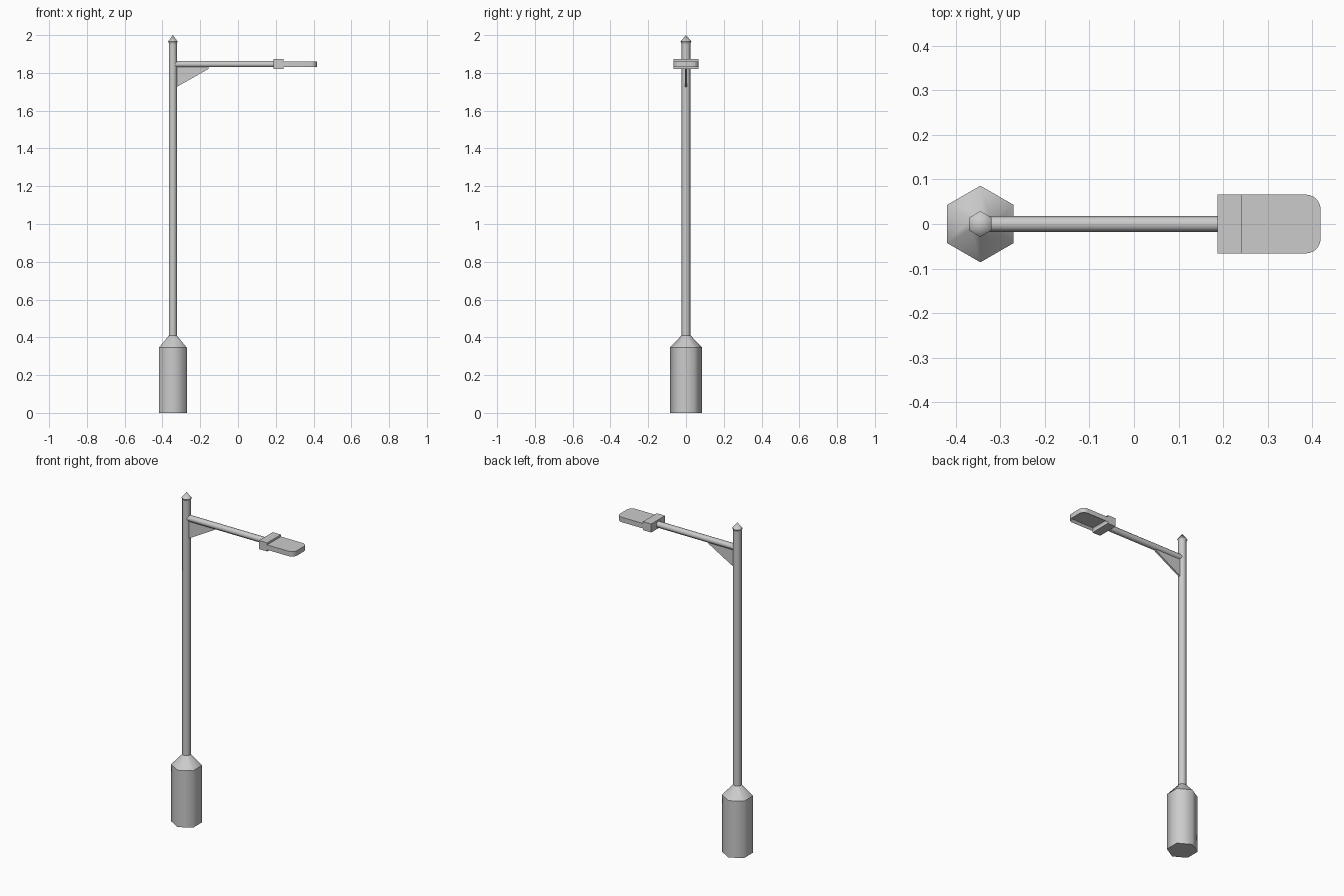
import bpy, bmesh, math
from mathutils import Vector

if "Cube" in bpy.data.objects:
    bpy.data.objects.remove(bpy.data.objects["Cube"])

POST_X = -0.345
ARM_Z = 1.846


def make_object(name, bm, angle=30, crisp_rings=False):
    bmesh.ops.recalc_face_normals(bm, faces=bm.faces)
    me = bpy.data.meshes.new(name)
    bm.to_mesh(me)
    bm.free()
    ob = bpy.data.objects.new(name, me)
    bpy.context.collection.objects.link(ob)
    bpy.ops.object.select_all(action='DESELECT')
    ob.select_set(True)
    bpy.context.view_layer.objects.active = ob
    bpy.ops.object.shade_smooth_by_angle(angle=math.radians(angle))
    if crisp_rings:
        for e in me.edges:
            a, b = (me.vertices[i].co for i in e.vertices)
            if abs(a.z - b.z) < 1e-5:
                e.use_edge_sharp = True
    return ob


def hex_lathe(name, profile):
    """Six-sided turned part around the post axis, corners on +-y."""
    bm = bmesh.new()
    rings = []
    for r, z in profile:
        if r == 0:
            rings.append([bm.verts.new((POST_X, 0, z))] * 6)
        else:
            rings.append([bm.verts.new((POST_X + r * math.sin(k * math.pi / 3),
                                        r * math.cos(k * math.pi / 3), z)) for k in range(6)])
    for lo, hi in zip(rings, rings[1:]):
        for k in range(6):
            n = (k + 1) % 6
            bm.faces.new(list(dict.fromkeys((lo[k], lo[n], hi[n], hi[k]))))
    bm.faces.new(rings[0])
    if profile[-1][0]:
        bm.faces.new(rings[-1])
    return make_object(name, bm, 65, True)


def prism(name, points, offset):
    """Extrude a flat outline by an offset vector."""
    bm = bmesh.new()
    face = bm.faces.new([bm.verts.new(p) for p in points])
    ext = bmesh.ops.extrude_face_region(bm, geom=[face], use_keep_orig=True)
    for v in ext['geom']:
        if isinstance(v, bmesh.types.BMVert):
            v.co += Vector(offset)
    bmesh.ops.recalc_face_normals(bm, faces=bm.faces)
    return bm


# base, post and pointed cap
hex_lathe("base", [(0.086, 0), (0.086, 0.345), (0.024, 0.41)])
hex_lathe("post", [(0.024, 0.40), (0.024, 1.96)])
hex_lathe("cap", [(0.024, 1.955), (0.029, 1.966), (0, 2.0)])

# horizontal arm
ring = [(-0.337, 0.0185 * math.cos(k * math.pi / 3),
         ARM_Z + 0.0185 * math.sin(k * math.pi / 3)) for k in range(6)]
make_object("arm", prism("arm", ring, (0.53, 0, 0)), 65)

# triangular brace under the arm
tri = [(-0.327, -0.006, 1.724), (-0.155, -0.006, 1.822),
       (-0.155, -0.006, 1.834), (-0.327, -0.006, 1.834)]
make_object("brace", prism("brace", tri, (0, 0.012, 0)))

# collar block at the end of the arm
X0, X1, X2, HW = 0.187, 0.242, 0.419, 0.066
block = [(X0, -HW, 1.821), (X1, -HW, 1.821), (X1, HW, 1.821), (X0, HW, 1.821)]
make_object("lamp_collar", prism("lamp_collar", block, (0, 0, 0.052)))

# lamp head with rounded tip and recessed underside
R = 0.033
outline = [(X1 - 0.004, HW, 1.831), (X1 - 0.004, -HW, 1.831)]
for sy in (-1, 1):
    for k in range(7):
        a = math.radians(-90 + 15 * k) if sy < 0 else math.radians(15 * k)
        outline.append((X2 - R + R * math.cos(a), sy * (HW - R) + R * math.sin(a), 1.831))
bm = prism("lamp_head", outline, (0, 0, 0.030))
bottom = min(bm.faces, key=lambda f: f.calc_center_median().z)
bmesh.ops.inset_region(bm, faces=[bottom], thickness=0.012)
for v in bottom.verts:
    v.co.z += 0.014
make_object("lamp_head", bm)
